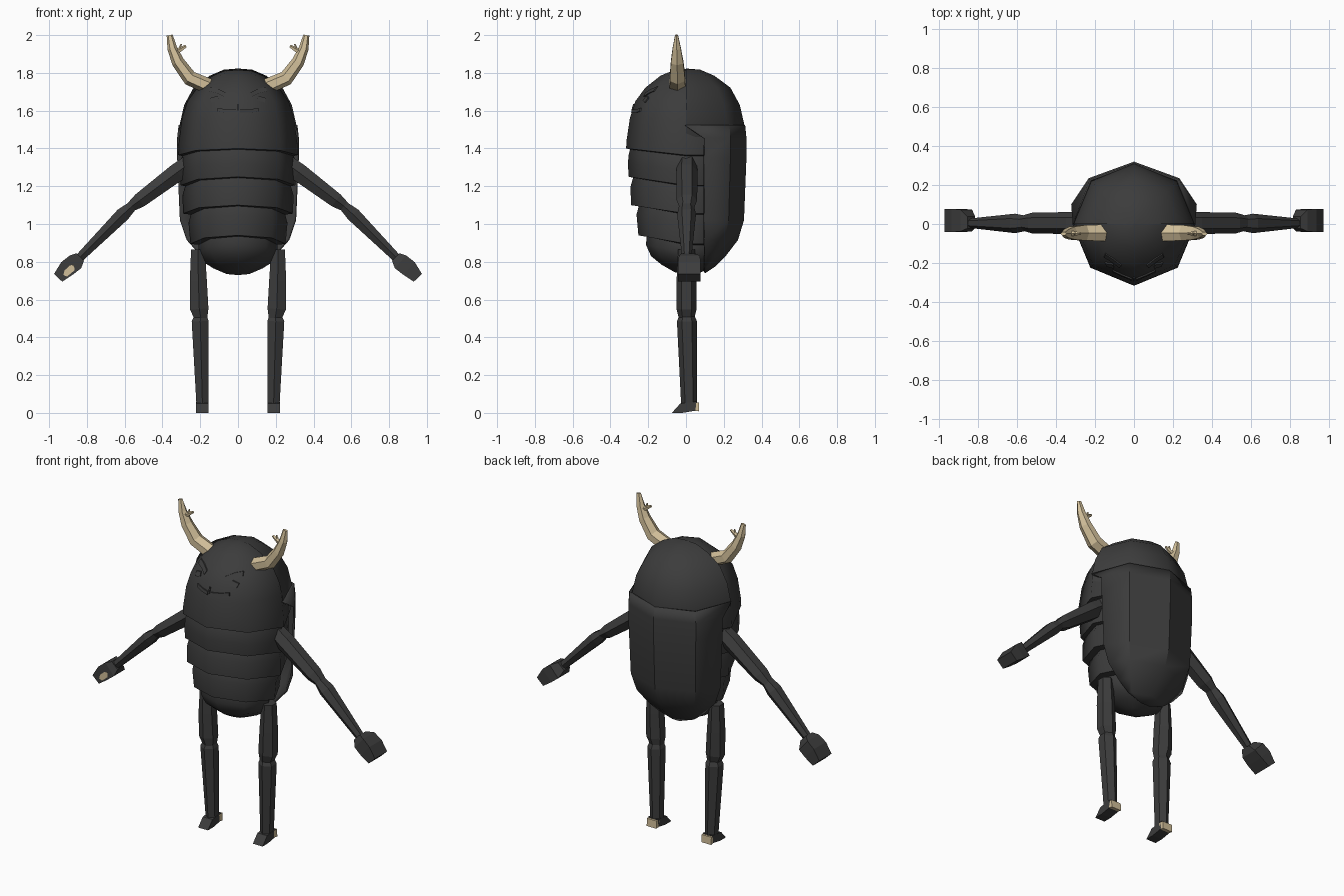
import bpy, bmesh, math
from mathutils import Vector
from mathutils.bvhtree import BVHTree

if "Cube" in bpy.data.objects:
    bpy.data.objects.remove(bpy.data.objects["Cube"])


def material(name, col):
    m = bpy.data.materials.new(name)
    m.diffuse_color = (*col, 1)
    m.use_nodes = True
    m.node_tree.nodes["Principled BSDF"].inputs["Base Color"].default_value = m.diffuse_color
    return m


DARK = material("charcoal", (0.045, 0.045, 0.045))
BONE = material("bone", (0.64, 0.52, 0.32))


def make(name, verts, faces, mat, smooth=None):
    me = bpy.data.meshes.new(name)
    bm = bmesh.new()
    vs = [bm.verts.new(v) for v in verts]
    for f in faces:
        bm.faces.new([vs[i] for i in f])
    bmesh.ops.remove_doubles(bm, verts=bm.verts, dist=1e-5)
    bmesh.ops.recalc_face_normals(bm, faces=bm.faces)
    bm.to_mesh(me)
    bm.free()
    me.materials.append(mat)
    ob = bpy.data.objects.new(name, me)
    bpy.context.collection.objects.link(ob)
    if smooth:
        bpy.ops.object.select_all(action='DESELECT')
        ob.select_set(True)
        bpy.context.view_layer.objects.active = ob
        bpy.ops.object.shade_smooth_by_angle(angle=math.radians(smooth))
    return ob


def loft(name, rings, mat, closed=True, caps=True, smooth=None):
    n = len(rings[0])
    verts = [p for r in rings for p in r]
    faces = []
    for k in range(len(rings) - 1):
        for i in range(n if closed else n - 1):
            j = (i + 1) % n
            faces.append((k * n + i, k * n + j, (k + 1) * n + j, (k + 1) * n + i))
    if caps:
        faces += [tuple(range(n)), tuple(range((len(rings) - 1) * n, len(rings) * n))]
    return make(name, verts, faces, mat, smooth)


def limb(name, path, mat, s=1, n=6, rot=0.5):
    """Faceted tube along an xz path; entries are x, y, z, in-plane half, y half."""
    rings = []
    for k, (x, y, z, a, b) in enumerate(path):
        p, q = path[max(k - 1, 0)], path[min(k + 1, len(path) - 1)]
        d = Vector((q[0] - p[0], 0, q[2] - p[2])).normalized()
        side = d.cross(Vector((0, 1, 0)))
        ring = []
        for i in range(n):
            t = 2 * math.pi * (i + rot) / n
            f = math.sqrt(2) if n == 4 else 1
            v = Vector((x, y, z)) + side * a * f * math.cos(t) + Vector((0, b * f * math.sin(t), 0))
            ring.append((s * v.x, v.y, v.z))
        rings.append(ring)
    return loft(name, rings, mat)


def prism(name, yz, x0, x1, mat):
    return loft(name, [[(x, y, z) for y, z in yz] for x in (x0, x1)], mat)


# Body: eight-sided turned form, edges of the belly plates arch up at the front
def body_ring(r, z, arch):
    ring = []
    for i in range(8):
        c, s = math.cos(i * math.pi / 4), math.sin(i * math.pi / 4)
        back = 0.95 if c < -0.1 else 1
        ring.append((r * s * back, -r * c * back, z - arch * (1 - max(c, 0))))
    return ring


head = [(0.003, 1.82, 0), (0.07, 1.812, 0), (0.135, 1.785, 0), (0.215, 1.722, 0), (0.268, 1.65, 0),
        (0.297, 1.56, 0), (0.315, 1.44, .02), (0.317, 1.40, .035), (0.296, 1.395, .035)]
belly = [(0.303, 1.37, .04), (0.308, 1.32, .04), (0.303, 1.25, .045), (0.28, 1.245, .045),
         (0.293, 1.20, .045), (0.292, 1.10, .045), (0.25, 1.095, .045), (0.262, 1.05, .045),
         (0.252, .94, .045), (0.208, .935, .045), (0.212, .89, .04), (0.185, .83, .03),
         (0.13, .785, .02), (0.06, .745, .01), (0.003, .73, 0)]
body = loft("head_and_belly", [body_ring(*p) for p in head + belly], DARK, smooth=50)


# Neck shield: back half of the head, slightly larger
cap = []
for r, z in [(0.003, 1.823), (0.075, 1.817), (0.15, 1.785), (0.235, 1.722), (0.285, 1.63), (0.31, 1.52), (0.306, 1.46)]:
    cap.append([(r * math.cos(i * math.pi / 4), r * math.sin(i * math.pi / 4), z) for i in range(5)])
loft("neck_shield", cap, DARK, closed=False, caps=False, smooth=50)

# Wing case: faceted shell on the back, its top corners reach forward
shell = []
for r, z, ey in [(0.313, 1.525, 0), (0.32, 1.455, .1), (0.32, 1.35, .1), (0.307, 1.02, .1), (0.275, .915, .1),
                 (0.21, .83, .1), (0.155, .775, .1), (0.103, .74, .1)]:
    w = math.sqrt(r * r - 0.01) * 1.06
    mx, my = min(0.725 * r, w), max(0.735 * r, 0.1)
    shell.append([(-w, ey, z), (-mx, my, z), (0, r, z), (mx, my, z), (w, ey, z)])
ob = loft("wing_case", shell, DARK, closed=False, caps=False, smooth=33)
m = ob.modifiers.new("thickness", 'SOLIDIFY')
m.thickness = 0.012
m.offset = -1

# Facial relief: thin strips laid on the surface of the head
bm = bmesh.new()
bm.from_mesh(body.data)
tree = BVHTree.FromBMesh(bm)


def relief(name, pts, half):
    rings = []
    for k, (x, z) in enumerate(pts):
        p, q = pts[max(k - 1, 0)], pts[min(k + 1, len(pts) - 1)]
        d = Vector((q[0] - p[0], q[1] - p[1])).normalized() * half
        ring = []
        for sgn, out in ((1, -.008), (-1, -.008), (-1, .01), (1, .01)):
            px, pz = x - d.y * sgn, z + d.x * sgn
            hit = tree.ray_cast(Vector((px, -2, pz)), Vector((0, 1, 0)))[0]
            ring.append((px, hit.y + out, pz))
        rings.append(ring)
    loft(name, rings, DARK)


relief("nose_line", [(0, 1.635), (0, 1.60)], 0.004)
for s, tag in ((-1, "left"), (1, "right")):
    relief("mouth_" + tag, [(s * .01, 1.598), (s * .06, 1.598), (s * .11, 1.605)], 0.009)
    relief("brow_" + tag, [(s * .07, 1.685), (s * .11, 1.705), (s * .15, 1.715)], 0.012)
    relief("eye_" + tag, [(s * .105, 1.667), (s * .145, 1.655)], 0.012)

    # Antler-shaped horns with a forked tine
    limb("horn_" + tag, [(.14, -.045, 1.722, .042, .048), (.255, -.045, 1.772, .04, .047),
                         (.318, -.047, 1.858, .034, .038), (.348, -.049, 1.93, .026, .025),
                         (.362, -.05, 2.0, .016, .009)], BONE, s, 6, 0)
    limb("tine_" + tag, [(.345, -.049, 1.905, .018, .018), (.31, -.049, 1.92, .014, .013),
                         (.275, -.049, 1.942, .008, .007)], BONE, s, 5)
    limb("tine_fork_" + tag, [(.31, -.049, 1.92, .009, .009), (.30, -.049, 1.953, .004, .004)], BONE, s, 5)

    # Arms
    limb("upper_arm_" + tag, [(.25, .005, 1.325, .052, .052), (.32, .005, 1.275, .056, .056),
                              (.52, .005, 1.125, .045, .054), (.575, .005, 1.085, .028, .038)], DARK, s)
    limb("forearm_" + tag, [(.56, .003, 1.095, .03, .04), (.61, .003, 1.05, .043, .05),
                            (.845, .004, .815, .026, .024)], DARK, s)
    limb("hand_" + tag, [(.835, .008, .825, .028, .03), (.86, .018, .80, .045, .055),
                         (.905, .018, .765, .045, .06), (.952, .018, .715, .03, .06)], DARK, s, 4)

    # Legs
    limb("thigh_" + tag, [(.212, .003, .865, .042, .045), (.21, .003, .70, .052, .053),
                          (.205, .003, .55, .056, .053), (.195, .003, .495, .038, .04)], DARK, s)
    limb("shin_" + tag, [(.198, .005, .515, .038, .04), (.20, .005, .485, .052, .053),
                         (.188, .017, .03, .036, .042)], DARK, s)

    # Feet: dark toe wedge, pale heel
    xs = (s * .155, s * .222)
    prism("foot_" + tag, [(-.075, 0), (-.03, .05), (.055, .06), (.05, .012), (-.02, 0)], *xs, DARK)
    prism("heel_" + tag, [(.04, .012), (.036, .055), (.068, .055), (.07, .008)], *xs, BONE)

bm.free()

# Palm patch on the front of the left hand
make("palm_patch", [(-.868, -.047, .785), (-.865, -.047, .755), (-.905, -.047, .722),
                    (-.925, -.047, .73), (-.918, -.047, .755), (-.89, -.047, .78)],
     [(0, 1, 2, 3, 4, 5)], BONE)
